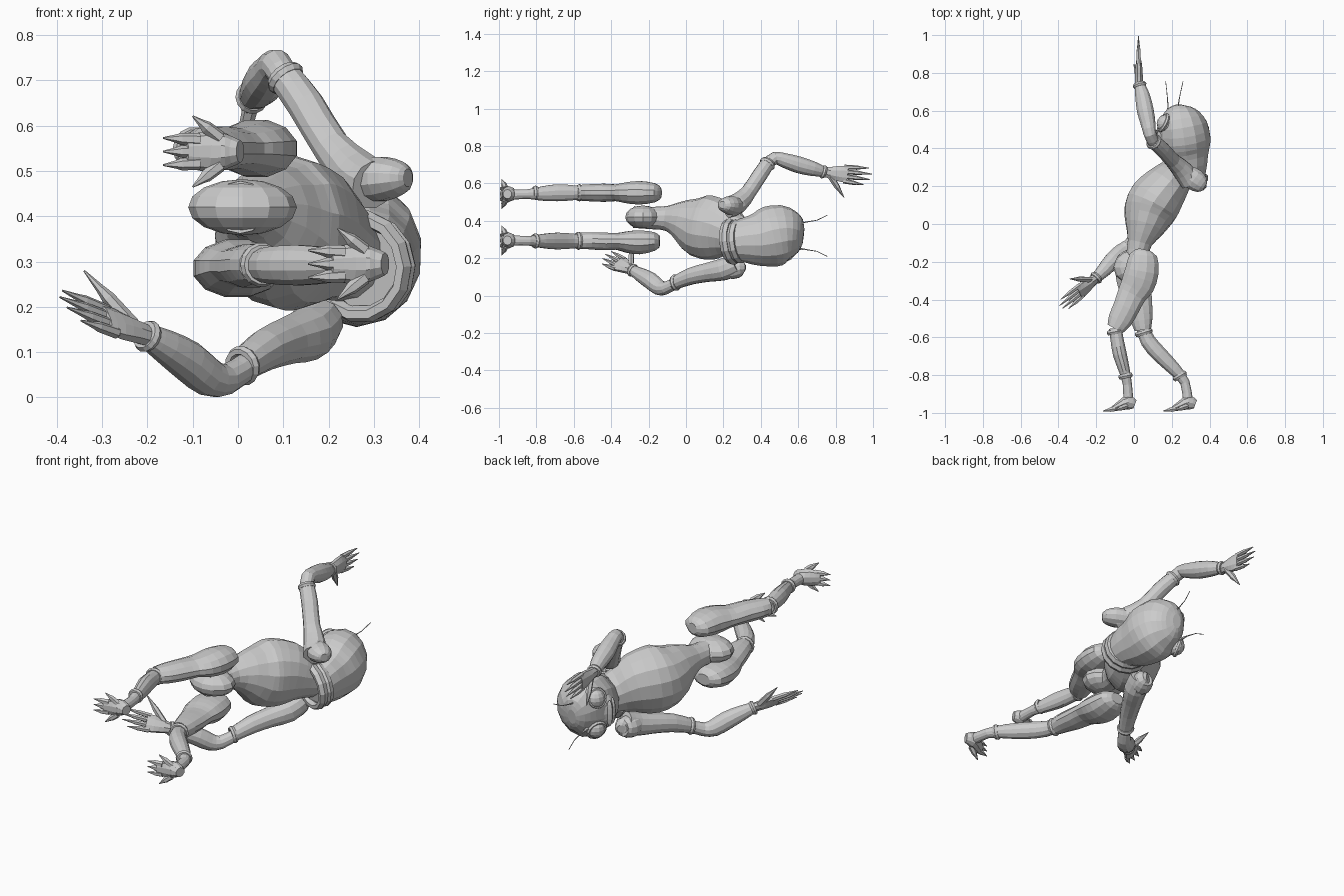
import bpy, bmesh, math
from mathutils import Vector as V


def finish(name, bm):
    bmesh.ops.recalc_face_normals(bm, faces=bm.faces)
    me = bpy.data.meshes.new(name)
    bm.to_mesh(me)
    bm.free()
    ob = bpy.data.objects.new(name, me)
    bpy.context.collection.objects.link(ob)
    return ob


def smooth(pts, n):
    """Catmull-Rom refinement of (x, y, z, ru, rv) sections."""
    out = []
    for i in range(len(pts) - 1):
        p = [pts[max(0, min(len(pts) - 1, i + k))] for k in (-1, 0, 1, 2)]
        for s in range(n):
            t = s / n
            out.append([0.5 * (2 * b + (c - a) * t + (2*a - 5*b + 4*c - d) * t*t
                        + (3*b - a - 3*c + d) * t**3) for a, b, c, d in zip(*p)])
    return out + [list(pts[-1])]


def loft(name, secs, sides=12, hint=(0, 0, 1), n=2):
    """Tube of elliptical rings; rv runs along the hint direction."""
    secs = [s if len(s) == 5 else (*s, s[3]) for s in secs]
    secs = smooth(secs, n)
    bm, rings = bmesh.new(), []
    for i, s in enumerate(secs):
        t = V(secs[min(i + 1, len(secs) - 1)][:3]) - V(secs[max(i - 1, 0)][:3])
        t.normalize()
        u = t.cross(V(hint)).normalized()
        v = u.cross(t)
        ring = []
        for k in range(sides):
            a = 2 * math.pi * (k + .5) / sides
            ring.append(bm.verts.new(V(s[:3]) + u * max(s[3], .002) * math.cos(a)
                                     + v * max(s[4], .002) * math.sin(a)))
        rings.append(ring)
    for r, q in zip(rings, rings[1:]):
        for k in range(sides):
            j = (k + 1) % sides
            bm.faces.new((r[k], r[j], q[j], q[k]))
    bm.faces.new(rings[0])
    bm.faces.new(rings[-1])
    return finish(name, bm)


def ball(name, loc, size, rot=(0, 0, 0), seg=12):
    bpy.ops.mesh.primitive_uv_sphere_add(segments=seg, ring_count=8, location=loc, rotation=rot)
    ob = bpy.context.object
    ob.name = name
    ob.scale = size
    return ob


def ring(name, loc, axis, major, minor, squash=1):
    bpy.ops.mesh.primitive_torus_add(location=loc, major_radius=major, minor_radius=minor,
                                     major_segments=14, minor_segments=6)
    ob = bpy.context.object
    ob.name = name
    ob.rotation_euler = V(axis).to_track_quat('Z', 'Y').to_euler()
    ob.scale.z = squash
    return ob


def claw(name, a, b, r):
    """Finger or toe: short tube ending in a sharp point."""
    a, b = V(a), V(b)
    m, k = a.lerp(b, .5), a.lerp(b, .66)
    hint = (0, 0, 1) if abs((b - a).normalized().z) < .9 else (1, 0, 0)
    loft(name, [(*a, r), (*m, r * .9), (*k, r * .6), (*b, .001)], 6, hint, 1)


# Torso, pelvis
loft("torso", [(.005, -.28, .42, .06, .058), (.015, -.18, .415, .06, .06), (.03, -.10, .413, .066, .068),
               (.055, -.02, .40, .105, .115), (.08, .06, .372, .138, .162), (.115, .13, .363, .145, .172),
               (.17, .20, .35, .125, .155), (.22, .26, .325, .10, .115), (.26, .32, .305, .085, .10)], 14)
ball("pelvis", (.01, -.23, .42), (.12, .095, .062))

# Neck collar
for i, (r, d) in enumerate(((.108, 0), (.102, .035))):
    ring(f"collar_{i}", (.268 + d * .4, .245 + d, .29), (.45, 1, .1), r, .018, 1.4)

# Head: stacked sections from neck to crown
loft("head", [(.29, .245, .285, .085, .10), (.29, .31, .295, .10, .12), (.275, .38, .30, .128, .142),
              (.265, .45, .315, .143, .163), (.255, .52, .328, .135, .156), (.245, .575, .325, .105, .125),
              (.24, .612, .32, .065, .09), (.24, .628, .318, .025, .04)], 14)

# Face: brow, eyes with lids, lips
for i, s in enumerate((1, -1)):
    p = V((.168, .53, .32 + s * .08))
    ball(f"eye_{i}", p, (.048, .05, .05))
    ring(f"eyelid_{i}", p + V((-.012, .006, s * .006)), (-1, .5, s * .35), .044, .011)
    # Antennae
    b = V((.235 if s > 0 else .18, .60, .32 + s * .065))
    claw(f"antenna_base_{i}", b - V((0, .03, 0)), b + V((0, .03, s * .01)), .009)
    x = .025 if s > 0 else -.012
    loft(f"antenna_{i}", [(*b, .003), (*(b + V((x * .1, .05, s * .01))), .003),
                          (*(b + V((x * .5, .1, s * .018))), .002),
                          (*(b + V((x, .155, s * .045))), .002)], 5, n=1)
ball("muzzle", (.155, .465, .315), (.045, .06, .09))
for i, y in enumerate((.485, .45)):
    ball(f"lip_{i}", (.115 + i * .008, y, .315), (.018, .014, .07))


# Feet with spread claws, toes pointing to -x
def foot(name, x, z):
    loft(name, [(x + .035, -.955, z, .025, .025), (x, -.945, z, .04, .04),
                (x - .04, -.96, z, .028, .045), (x - .085, -.98, z, .014, .035)], 10)
    for i, s in enumerate((-1, 0, 1)):
        claw(f"{name}_toe_{i}", (x - .055, -.975, z + s * .026), (x - .135, -.99, z + s * .03), .015)
    for i, s in enumerate((-1, 1)):
        claw(f"{name}_side_claw_{i}", (x - .01, -.965, z + s * .03), (x - .07, -.985, z + s * .078), .016)


# Legs
def leg(name, thigh, shin, z, bands):
    loft(name + "_thigh", thigh)
    loft(name + "_shin", shin)
    for i, (x, y, ax, r) in enumerate(bands):
        ring(f"{name}_band_{i}", (x, y, z), ax, r, .011, 1.3)


leg("upper_leg",
    [(.055, -.135, .55, .03, .028), (.05, -.165, .55, .075, .052), (.042, -.25, .55, .092, .065),
     (.02, -.32, .55, .092, .056), (-.01, -.37, .55, .08, .046), (-.04, -.44, .55, .072, .05),
     (-.075, -.51, .55, .066, .047), (-.10, -.555, .55, .047, .044)],
    [(-.10, -.55, .55, .035), (-.09, -.61, .55, .036, .042), (-.075, -.69, .55, .038, .047),
     (-.05, -.78, .545, .03, .038), (-.035, -.85, .543, .025, .026), (-.03, -.94, .54, .028, .03)],
    .55, [(-.098, -.57, (.2, -1, 0), .036), (-.045, -.805, (.2, -1, 0), .028)])
foot("upper_foot", -.03, .543)
leg("lower_leg",
    [(-.005, -.14, .29, .04, .03), (-.005, -.17, .29, .085, .052), (-.002, -.25, .285, .10, .066),
     (.006, -.32, .287, .095, .058), (.015, -.37, .29, .082, .046), (.028, -.44, .29, .072, .049),
     (.04, -.51, .293, .06, .047), (.047, -.56, .293, .045, .045)],
    [(.045, -.55, .292, .035), (.075, -.62, .292, .042), (.135, -.69, .292, .043, .046),
     (.215, -.77, .292, .036, .038), (.27, -.84, .293, .026), (.285, -.94, .295, .028, .03)],
    .293, [(.052, -.575, (.3, -1, 0), .038), (.243, -.805, (.6, -1, 0), .03)])
foot("lower_foot", .29, .295)


# Hands: flat palm, four fingers and a thumb
def hand(name, wrist, d, s, thumb):
    w, d, s = V(wrist), V(d).normalized(), V(s)
    s = (s - d * s.dot(d)).normalized()
    loft(name + "_palm", [(*(w - d * .02), .022, .026), (*(w + d * .03), .022, .034),
                          (*(w + d * .08), .02, .046), (*(w + d * .12), .015, .048)], 8, s)
    for i, (k, ln) in enumerate(((-1.5, .21), (-.5, .24), (.5, .25), (1.5, .23))):
        claw(f"{name}_finger_{i}", w + d * .10 + s * k * .025, w + d * ln + s * k * .03, .013)
    claw(name + "_thumb", w + d * .03 + s * (.02 if (V(thumb) - w).dot(s) > 0 else -.02), thumb, .017)


# Arms
def arm(name, pad, upper, fore, elbow_axis):
    loft(name + "_shoulder", pad)
    loft(name + "_sleeve", upper)
    loft(name + "_forearm", fore)
    ring(name + "_elbow_cuff", upper[-1][:3], elbow_axis, .034, .011, 1.2)
    ring(name + "_wrist_cuff", fore[-1][:3], V(fore[-1][:3]) - V(fore[-2][:3]), .027, .01, 1.2)


arm("upper_arm", [(.375, .195, .485, .02), (.36, .205, .485, .045, .036), (.32, .235, .483, .06, .05),
                  (.27, .27, .48, .05, .05)],
    [(.30, .22, .47, .055), (.26, .28, .495, .055), (.205, .335, .555, .042), (.15, .395, .645, .041),
     (.105, .435, .705, .038)],
    [(.105, .43, .70, .033), (.085, .475, .735, .034), (.075, .53, .722, .04), (.06, .60, .70, .046),
     (.045, .68, .678, .04), (.03, .735, .662, .028)], (-.55, .5, .7))
hand("upper_hand", (.027, .745, .66), (-.015, 1, -.10), (0, .1, 1), (.0, .845, .525))

arm("lower_arm", [(.17, .31, .15, .02), (.175, .295, .15, .045), (.16, .25, .145, .058),
                  (.155, .20, .15, .05)],
    [(.18, .27, .17, .055), (.155, .20, .14, .06), (.11, .12, .125, .052), (.06, .03, .105, .046),
     (.01, -.055, .07, .036)],
    [(.02, -.05, .07, .03), (-.025, -.11, .04, .034), (-.065, -.145, .045, .043),
     (-.11, -.19, .08, .046), (-.16, -.245, .112, .038), (-.20, -.285, .135, .028)], (-.6, -.8, -.2))
hand("lower_hand", (-.205, -.29, .138), (-.2, -.165, .08), (-.3, .72, .7), (-.34, -.29, .28))
